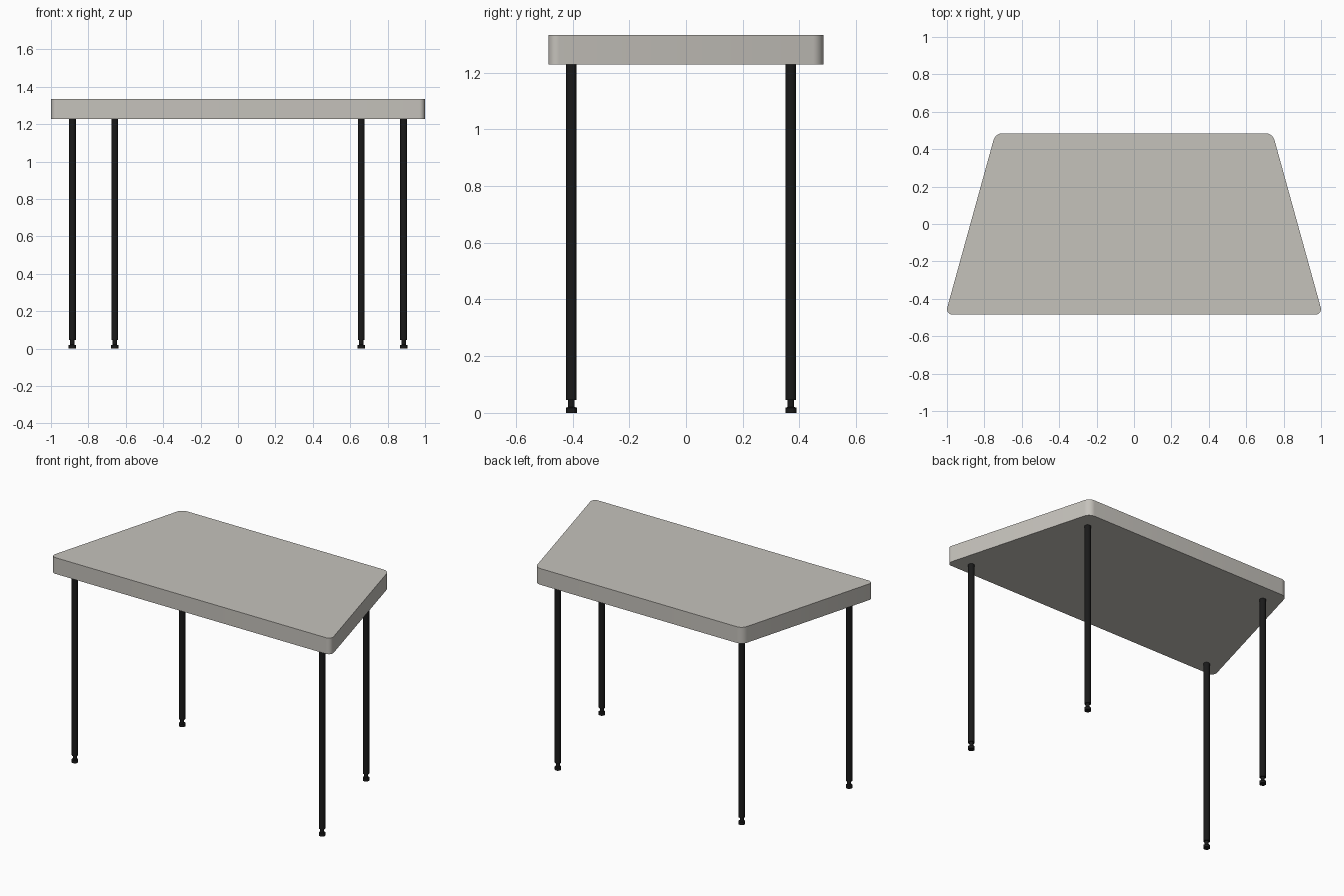
import bpy, bmesh, math
from mathutils import Vector

if "Cube" in bpy.data.objects:
    bpy.data.objects.remove(bpy.data.objects["Cube"])


def material(name, rgb):
    m = bpy.data.materials.new(name)
    m.diffuse_color = (*rgb, 1)
    m.use_nodes = True
    m.node_tree.nodes["Principled BSDF"].inputs["Base Color"].default_value = m.diffuse_color
    return m


STONE = material("warm grey", (0.56, 0.54, 0.50))
BLACK = material("black", (0.010, 0.010, 0.010))
Z_UNDER, Z_TOP = 1.228, 1.333


def finish(bm, name, mat, angle):
    bmesh.ops.recalc_face_normals(bm, faces=bm.faces)
    me = bpy.data.meshes.new(name)
    bm.to_mesh(me)
    bm.free()
    me.materials.append(mat)
    ob = bpy.data.objects.new(name, me)
    bpy.context.collection.objects.link(ob)
    bpy.ops.object.select_all(action='DESELECT')
    ob.select_set(True)
    bpy.context.view_layer.objects.active = ob
    bpy.ops.object.shade_smooth_by_angle(angle=math.radians(angle))
    return ob


def rounded_outline(corners, steps=8):
    """Counter-clockwise corners (x, y, radius) -> outline with arc corners."""
    pts = []
    n = len(corners)
    for i, (x, y, r) in enumerate(corners):
        p = Vector((x, y))
        a = (Vector(corners[i - 1][:2]) - p).normalized()
        b = (Vector(corners[(i + 1) % n][:2]) - p).normalized()
        half = a.angle(b) / 2
        centre = p + (a + b).normalized() * (r / math.sin(half))
        start = p + a * (r / math.tan(half)) - centre
        t0, sweep = math.atan2(start.y, start.x), math.pi - 2 * half
        for k in range(steps + 1):
            t = t0 + sweep * k / steps
            pts.append((centre.x + r * math.cos(t), centre.y + r * math.sin(t)))
    return pts


# Trapezoid table top with rounded corners
bm = bmesh.new()
outline = rounded_outline([(-1.009, -0.485, 0.03), (1.009, -0.485, 0.03),
                           (0.741, 0.485, 0.05), (-0.741, 0.485, 0.05)])
face = bm.faces.new([bm.verts.new((x, y, Z_UNDER)) for x, y in outline])
ext = bmesh.ops.extrude_face_region(bm, geom=[face])
bmesh.ops.translate(bm, vec=(0, 0, Z_TOP - Z_UNDER),
                    verts=[v for v in ext["geom"] if isinstance(v, bmesh.types.BMVert)])
finish(bm, "table_top", STONE, 30)


# Turned parts: rings from a (radius, height) profile
def lathe(name, x, y, profile, sides=16):
    bm = bmesh.new()
    rings = [[bm.verts.new((x + r * math.cos(2 * math.pi * (k + 0.5) / sides),
                            y + r * math.sin(2 * math.pi * (k + 0.5) / sides), z))
              for k in range(sides)] for r, z in profile]
    for lo, hi in zip(rings, rings[1:]):
        for k in range(sides):
            j = (k + 1) % sides
            bm.faces.new((lo[k], lo[j], hi[j], hi[k]))
    bm.faces.new(rings[0])
    bm.faces.new(rings[-1])
    finish(bm, name, BLACK, 30)


# Legs with narrow-necked levelling feet
for row, px, py in (("front", 0.886, -0.404), ("back", 0.659, 0.370)):
    for side, s in (("left", -1), ("right", 1)):
        lathe(f"{row}_{side}_leg", s * px, py, [(0.019, 0.045), (0.019, Z_UNDER)])
        lathe(f"{row}_{side}_foot", s * px, py,
              [(0.0195, 0), (0.0195, 0.018), (0.0115, 0.021), (0.0115, 0.045)])
